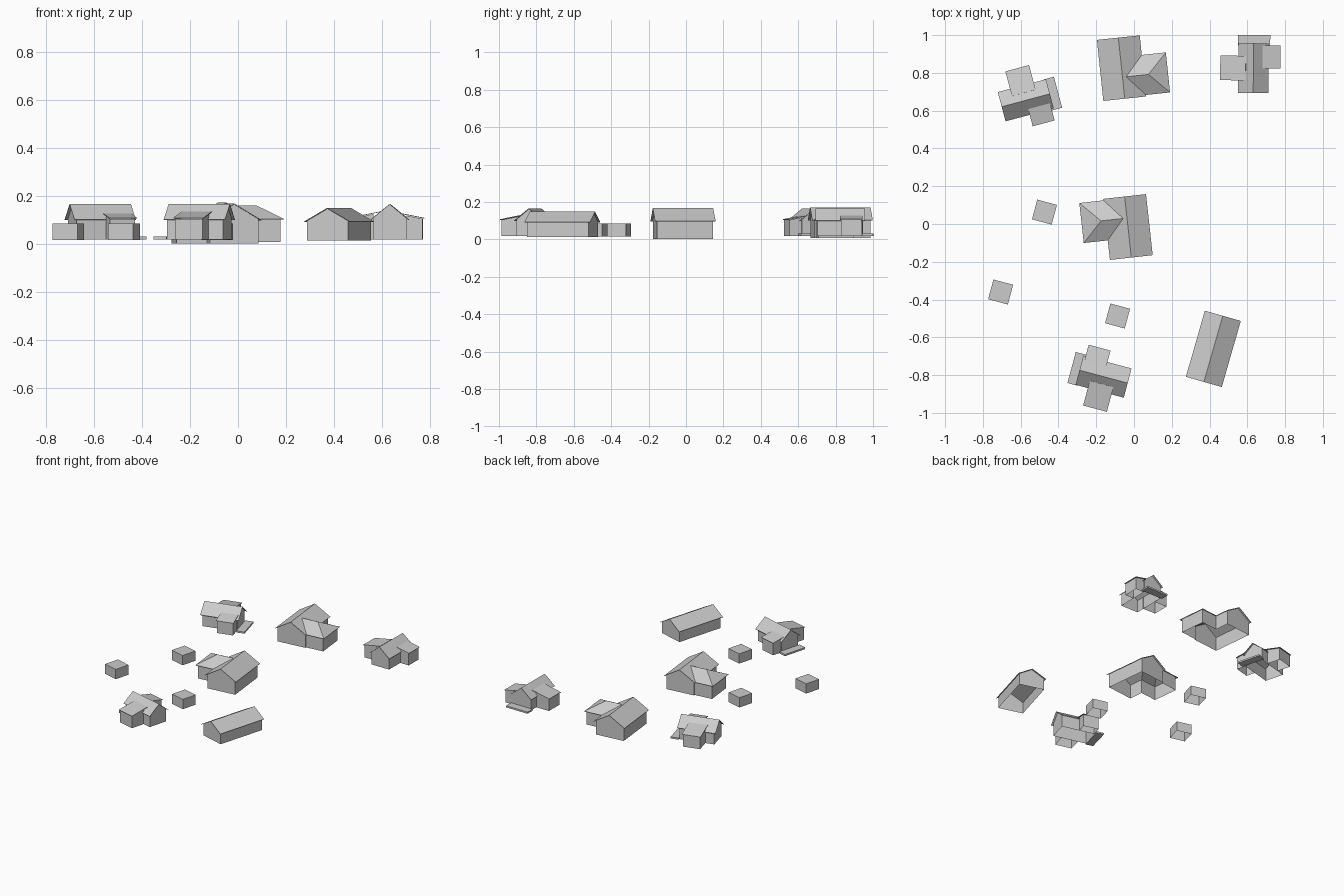
import bpy, bmesh
from math import radians
from mathutils import Matrix

cube = bpy.data.objects.get("Cube")
if cube:
    bpy.data.objects.remove(cube)

GREY = (0.6, 0.6, 0.6, 1)
grey = bpy.data.materials.new("plain_grey")
grey.use_nodes = True
grey.diffuse_color = GREY
grey.node_tree.nodes["Principled BSDF"].inputs["Base Color"].default_value = GREY


def make(name, faces, place, thick=0):
    """Object from point loops; sheets get thickness downwards."""
    bm = bmesh.new()
    for loop in faces:
        bm.faces.new([bm.verts.new(p) for p in loop])
    bmesh.ops.remove_doubles(bm, verts=bm.verts, dist=1e-5)
    mesh = bpy.data.meshes.new(name)
    bm.to_mesh(mesh)
    bm.free()
    mesh.materials.append(grey)
    obj = bpy.data.objects.new(name, mesh)
    obj.matrix_world = place
    bpy.context.collection.objects.link(obj)
    if thick:
        mod = obj.modifiers.new("thickness", "SOLIDIFY")
        mod.thickness, mod.offset = thick, -1
    return obj


def at(x, y, z, turn):
    return Matrix.Translation((x, y, z)) @ Matrix.Rotation(radians(turn), 4, "Z")


def walls(name, outline, top, place, closed=True):
    """Upright wall panels along an outline, rising to the height top(x, y)."""
    pairs = list(zip(outline, outline[1:] + outline[:1]))
    if not closed:
        pairs.pop()
    make(name, [[(*a, 0), (*b, 0), (*b, top(*b)), (*a, top(*a))] for a, b in pairs], place)


def gable_walls(name, l, w, top, place):
    walls(name, [(-l, -w), (l, -w), (l, 0), (l, w), (-l, w), (-l, 0)], top, place)


def gable_roof(name, l, w, eave, ridge, place):
    make(name, [[(-l, -w, eave), (l, -w, eave), (l, 0, ridge), (-l, 0, ridge)],
                [(l, w, eave), (-l, w, eave), (-l, 0, ridge), (l, 0, ridge)]], place, 0.003)


def lean_to(name, side, cx, half, reach, place):
    """Low wing with a shallow single-pitch roof tucked into the main slope."""
    inner, low, pitch, lip = 0.04, 0.087, 0.2, 0.006

    def top(x, y):
        return low + pitch * (reach - abs(y))
    x0, x1 = cx - half, cx + half
    roof = [(x0, inner), (x1, inner), (x1, reach), (x0, reach)]
    loop = [(x, side * y, top(x, y)) for x, y in roof]
    make(name + "_roof", [loop[::-1] if side > 0 else loop], place, 0.003)
    if side > 0:
        loop.reverse()
    a, b, out = x0 + lip, x1 - lip, side * (reach - lip)
    path = [(a, side * 0.068), (a, out), (b, out), (b, side * 0.068)]
    walls(name + "_walls", path if side < 0 else path[::-1],
          lambda x, y: top(x, y) - 0.002, place, closed=False)


# Cottages with two lean-to wings and a deck at one end
def cottage(tag, place):
    l, w, eave, ridge = 0.132, 0.08, 0.083, 0.148
    gable_walls(tag + "_walls", l - 0.012, w - 0.011,
                lambda x, y: ridge - (ridge - eave) * abs(y) / w - 0.002, place)
    gable_roof(tag + "_roof", l, w, eave, ridge, place)
    lean_to(tag + "_large_wing", 1, 0, 0.065, 0.175, place)
    lean_to(tag + "_small_wing", -1, 0.06, 0.06, 0.142, place)
    deck = make(tag + "_deck", [], place)
    bm = bmesh.new()
    bmesh.ops.create_cube(bm, size=1, matrix=Matrix.Translation((0.148, -0.003, 0.007))
                          @ Matrix.Diagonal((0.056, 0.17, 0.012, 1)))
    bm.to_mesh(deck.data)
    bm.free()


# Large L-shaped houses with a hipped wing on the -x side
def wing_house(tag, place):
    w, l, eave, ridge = 0.114, 0.1625, 0.097, 0.165
    end, mid, half = -0.242, 0.048, 0.1065
    y0, y1 = mid - half, mid + half
    hip = (-0.138, mid, 0.153)
    joint = (-0.02, mid, 0.153)
    n, s = (0, l, ridge), (0, -l, ridge)
    make(tag + "_roof", [
        [(w, -l, eave), (w, l, eave), n, s],
        [(-w, l, eave), (-w, y1, eave), joint, (-w, y0, eave), (-w, -l, eave), s, n],
        [(end, y0, eave), (-w, y0, eave), joint, hip],
        [(-w, y1, eave), (end, y1, eave), hip, joint],
        [(end, y1, eave), (end, y0, eave), hip]], place, 0.003)
    a, b, lip = w - 0.012, l - 0.012, 0.012

    def top(x, y):
        if x < -a - 0.001:
            return eave + 0.004
        return ridge - (ridge - eave) * abs(x) / w - 0.002
    walls(tag + "_walls", [
        (a, -b), (a, b), (0, b), (-a, b), (-a, y1 - lip), (end + lip, y1 - lip),
        (end + lip, y0 + lip), (-a, y0 + lip), (-a, -b), (0, -b)][::-1], top, place)


cottage("west_cottage", at(-0.573, 0.655, 0.018, 15))
cottage("east_cottage", at(0.632, 0.825, 0.018, 89.5))
cottage("south_cottage", at(-0.161, -0.808, 0.018, 165))
wing_house("middle_house", at(-0.032, -0.016, 0.002, 6.3))
wing_house("north_house", at(-0.066, 0.825, 0.007, 186))

# Long barn
barn = at(0.42, -0.661, 0.014, 74)
gable_walls("barn_walls", 0.172, 0.089,
            lambda x, y: 0.135 - 0.056 * abs(y) / 0.099 - 0.002, barn)
gable_roof("barn_roof", 0.182, 0.099, 0.079, 0.135, barn)

# Small flat-topped sheds
for i, (x, y) in enumerate([(-0.706, -0.36), (-0.474, 0.063), (-0.087, -0.487)]):
    h, t = 0.054, 0.07
    corners = [(-h, -h), (h, -h), (h, h), (-h, h)]
    place = at(x, y, 0.015, -15)
    walls(f"shed_{i + 1}_walls", corners, lambda x, y: t, place)
    make(f"shed_{i + 1}_top", [[(*c, t) for c in corners]], place)
